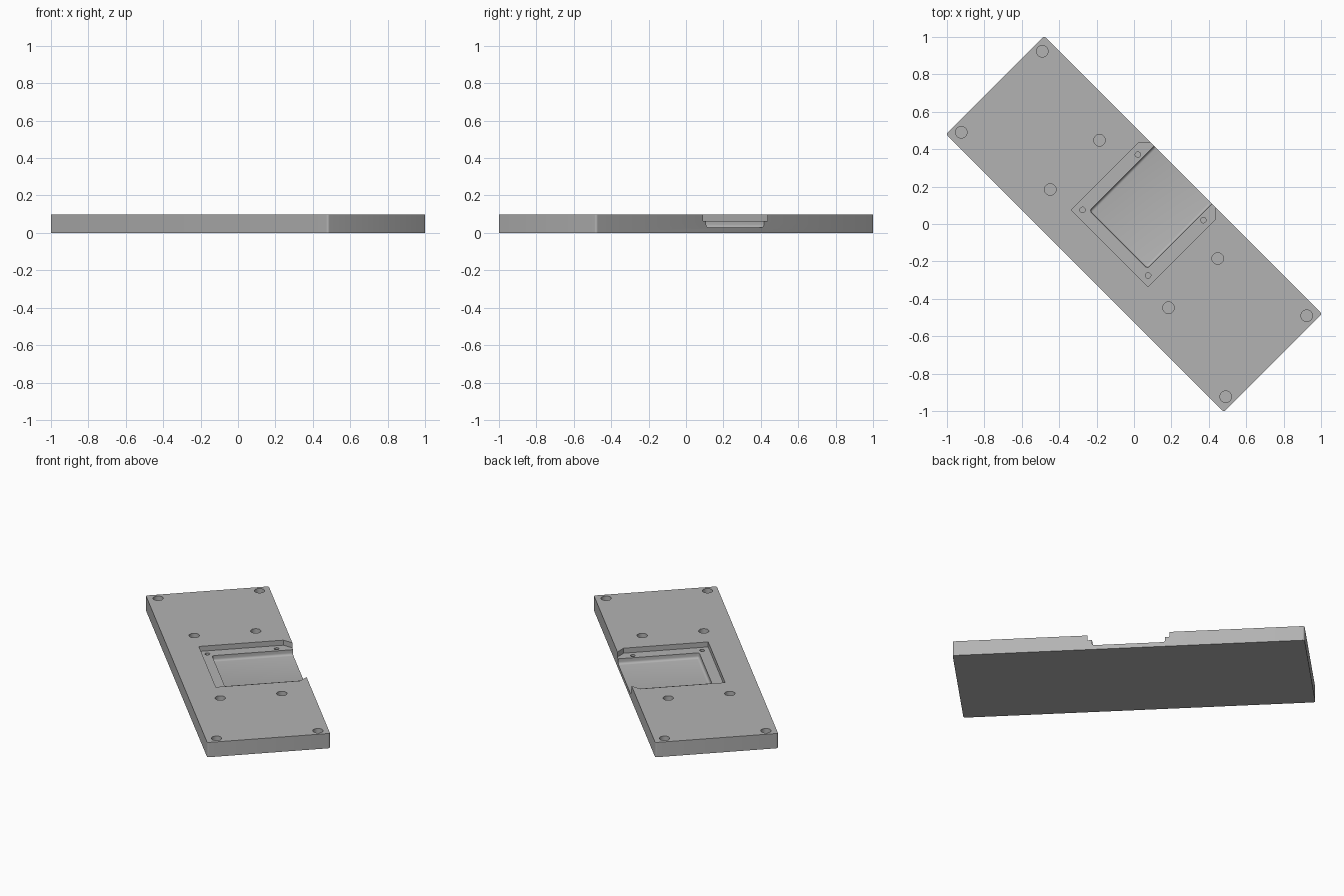
import bpy, bmesh, math

if "Cube" in bpy.data.objects:
    bpy.data.objects.remove(bpy.data.objects["Cube"])

H = 0.097            # plate thickness
STEP_Z = 0.064       # ledge level of the recess
FLOOR_Z = 0.029      # floor level of the deep pocket


def link(name, bm):
    bmesh.ops.recalc_face_normals(bm, faces=bm.faces)
    me = bpy.data.meshes.new(name)
    bm.to_mesh(me)
    bm.free()
    ob = bpy.data.objects.new(name, me)
    bpy.context.collection.objects.link(ob)
    return ob


def prism(name, outline, z0, z1, radius=0.0, segments=4, round_bottom=False):
    """Extruded outline, with rounded upright edges and optionally a filleted bottom."""
    bm = bmesh.new()
    base = bm.faces.new([bm.verts.new((x, y, z0)) for x, y in outline])
    ext = bmesh.ops.extrude_face_region(bm, geom=[base], use_keep_orig=True)
    top = [g for g in ext["geom"] if isinstance(g, bmesh.types.BMVert)]
    bmesh.ops.translate(bm, verts=top, vec=(0, 0, z1 - z0))
    if radius:
        def chosen(e):
            za, zb = (v.co.z for v in e.verts)
            upright = abs(za - zb) > 1e-5
            return upright or (round_bottom and max(za, zb) < z0 + 1e-5)
        bmesh.ops.bevel(bm, geom=[e for e in bm.edges if chosen(e)], offset=radius,
                        segments=segments, profile=0.5, affect='EDGES')
    return link(name, bm)


def disc(x, y, r, n=32):
    return [(x + r * math.cos(math.tau * i / n), y + r * math.sin(math.tau * i / n))
            for i in range(n)]


def cut(target, cutter):
    mod = target.modifiers.new("cut", 'BOOLEAN')
    mod.operation, mod.solver, mod.object = 'DIFFERENCE', 'EXACT', cutter
    bpy.context.view_layer.objects.active = target
    bpy.ops.object.modifier_apply(modifier=mod.name)
    bpy.data.objects.remove(cutter)


# base plate with slightly rounded upright corners
plate = prism("base_plate", [(-1.05, -.371), (1.05, -.371), (1.05, .371), (-1.05, .371)],
              0, H, 0.012)

# shallow recess, narrowing where it opens through the long edge
cut(plate, prism("recess_cutter",
                 [(-.29, -.185), (.29, -.185), (.29, .325), (.244, .371), (.244, .45),
                  (-.244, .45), (-.244, .371), (-.29, .325)], STEP_Z, 0.2))

# deep pocket with filleted floor, open to the same edge
cut(plate, prism("pocket_cutter", [(-.218, -.118), (.218, -.118), (.218, .45), (-.218, .45)],
                 FLOOR_Z, 0.15, 0.015, 4, True))

# blind mounting holes in the plate, and small ones in the recess ledge
for sx in (-1, 1):
    for x, y in ((1.0, .306), (1.0, -.306), (.447, .186), (.447, -.186)):
        cut(plate, prism("hole_cutter", disc(sx * x, y, .031), 0.047, 0.2))
    for y in (-.141, .277):
        cut(plate, prism("small_hole_cutter", disc(sx * .248, y, .0145, 24), 0.04, 0.2))

# single grey finish
grey = bpy.data.materials.new("plain grey")
grey.diffuse_color = (0.45, 0.45, 0.45, 1)
grey.use_nodes = True
grey.node_tree.nodes["Principled BSDF"].inputs["Base Color"].default_value = grey.diffuse_color
plate.data.materials.clear()
plate.data.materials.append(grey)
for p in plate.data.polygons:
    p.material_index = 0

# smooth the holes and fillets, then turn the plate to lie diagonally
plate.rotation_euler.z = -math.pi / 4
bpy.ops.object.select_all(action='DESELECT')
plate.select_set(True)
bpy.context.view_layer.objects.active = plate
bpy.ops.object.shade_smooth_by_angle(angle=math.radians(30))
